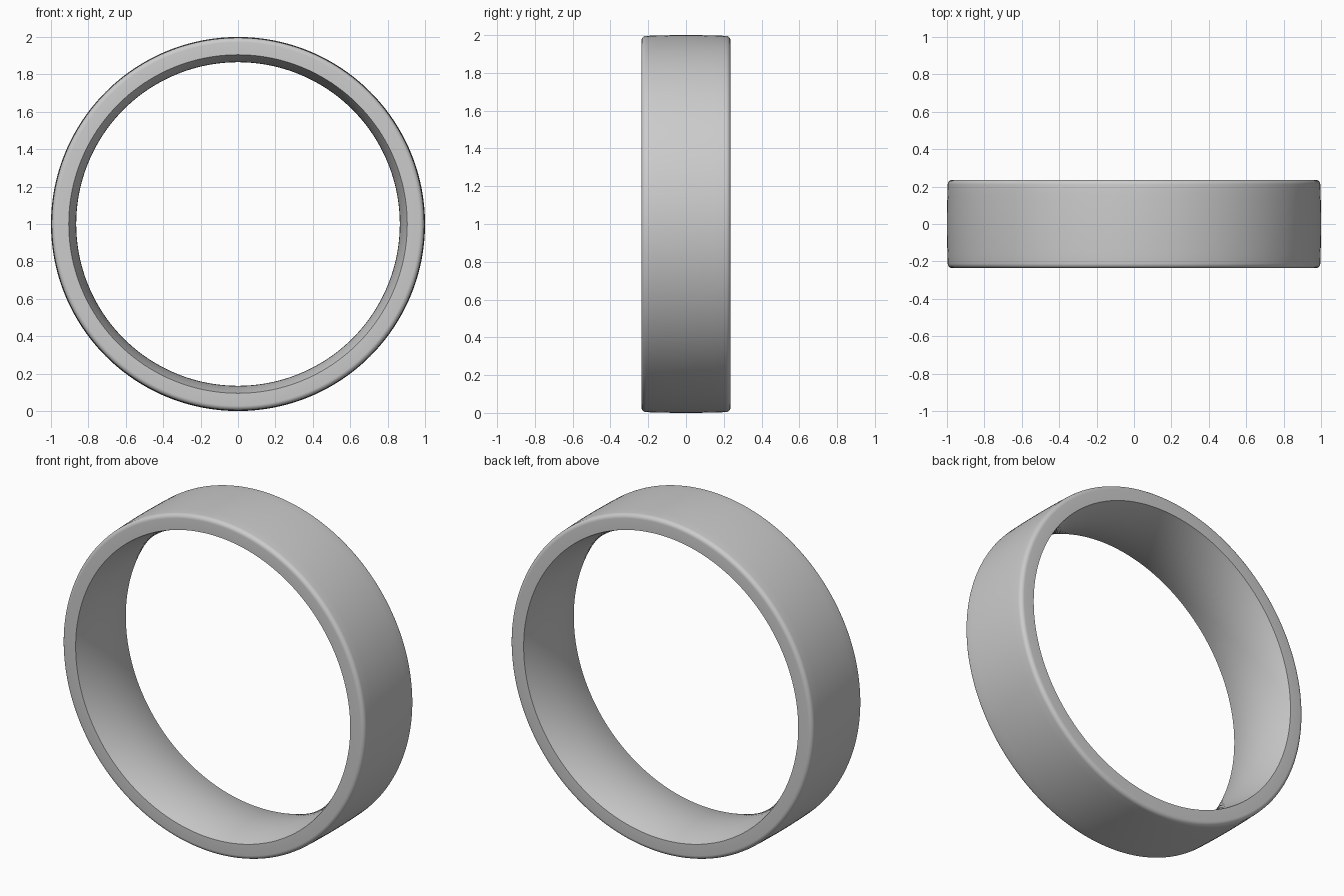
import bpy, bmesh, math

if "Cube" in bpy.data.objects:
    bpy.data.objects.remove(bpy.data.objects["Cube"])

HALF_W = 0.236     # half of the band width
R_OUT = 1.0        # outer radius at the crown
R_EDGE = 0.905     # inner radius at the side faces
R_IN = 0.865       # inner radius at mid width
FILLET = 0.025     # rounding of the outer edges
CROWN = 0.004      # slight bulge of the outer surface
SEGMENTS = 192

# Cross-section as (radius, y)
profile = []
inner_steps = 16
for i in range(inner_steps + 1):          # domed comfort-fit inside
    t = -1 + 2 * i / inner_steps
    profile.append((R_IN + (R_EDGE - R_IN) * t * t, HALF_W * t))
r_c, y_c = R_OUT - CROWN - FILLET, HALF_W - FILLET
fillet = [(r_c + FILLET * math.sin(a), y_c + FILLET * math.cos(a))
          for a in (math.pi / 2 * k / 6 for k in range(7))]
profile += fillet                          # back outer edge
for t in (0.75, 0.5, 0.25, 0, -0.25, -0.5, -0.75):   # outer surface
    profile.append((R_OUT - CROWN * t * t, y_c * t))
profile += [(r, -y) for r, y in reversed(fillet)]    # front outer edge

# Revolve the cross-section around the y axis
bm = bmesh.new()
rings = []
for s in range(SEGMENTS):
    a = 2 * math.pi * s / SEGMENTS
    rings.append([bm.verts.new((r * math.cos(a), y, R_OUT + r * math.sin(a)))
                  for r, y in profile])
n = len(profile)
for s in range(SEGMENTS):
    p, q = rings[s], rings[(s + 1) % SEGMENTS]
    for i in range(n):
        j = (i + 1) % n
        bm.faces.new((p[i], p[j], q[j], q[i]))
bmesh.ops.recalc_face_normals(bm, faces=bm.faces)
mesh = bpy.data.meshes.new("ring_band")
bm.to_mesh(mesh)
bm.free()

band = bpy.data.objects.new("ring_band", mesh)
bpy.context.collection.objects.link(band)
bpy.context.view_layer.objects.active = band
band.select_set(True)
bpy.ops.object.shade_smooth_by_angle(angle=math.radians(30))
